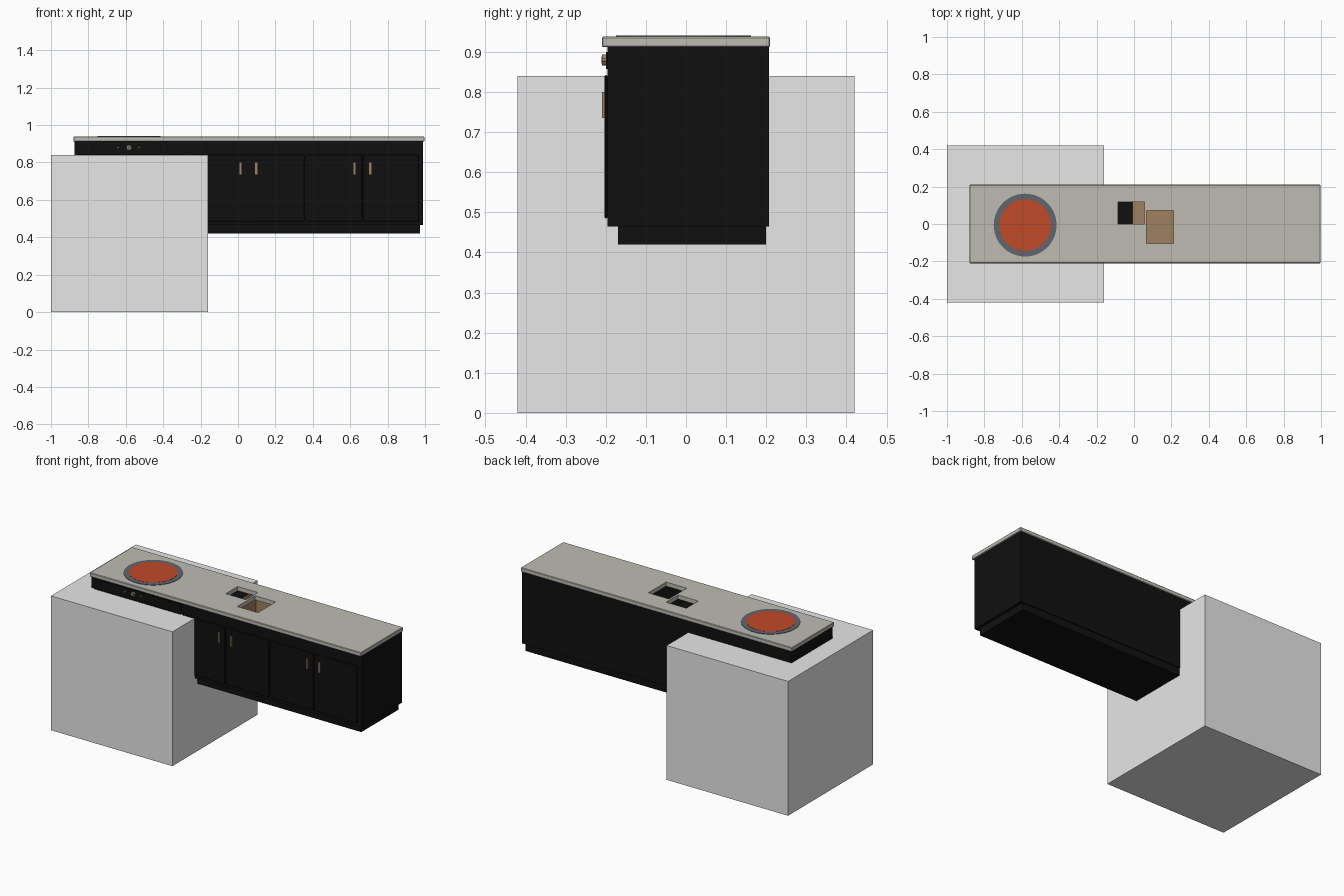
import bpy
import math

if "Cube" in bpy.data.objects:
    bpy.data.objects.remove(bpy.data.objects["Cube"], do_unlink=True)


def material(name, rgb):
    m = bpy.data.materials.new(name)
    m.use_nodes = True
    m.diffuse_color = (*rgb, 1)
    m.node_tree.nodes["Principled BSDF"].inputs["Base Color"].default_value = (*rgb, 1)
    return m


GREY = material("plain grey", (0.8, 0.8, 0.8))
STONE = material("grey stone", (0.51, 0.5, 0.45))
BLACK = material("black paint", (0.005, 0.005, 0.005))
WOOD = material("brown wood", (0.34, 0.22, 0.115))
STEEL = material("dark steel", (0.12, 0.13, 0.15))
RED = material("hot red", (0.53, 0.07, 0.022))


def box(name, x, y, z, mat, bevel=0):
    bpy.ops.mesh.primitive_cube_add(size=1)
    o = bpy.context.object
    o.name = name
    for v in o.data.vertices:
        v.co = [r[0] if c < 0 else r[1] for c, r in zip(v.co, (x, y, z))]
    o.data.materials.append(mat)
    if bevel:
        b = o.modifiers.new("eased edges", "BEVEL")
        b.width = bevel
        b.segments = 1
    return o


def disc(name, centre, radius, depth, mat, sides=48, facing_front=False):
    turn = (math.pi / 2, 0, 0) if facing_front else (0, 0, 0)
    bpy.ops.mesh.primitive_cylinder_add(vertices=sides, radius=radius, depth=depth,
                                        location=centre, rotation=turn)
    o = bpy.context.object
    o.name = name
    o.data.materials.append(mat)
    bpy.ops.object.shade_smooth_by_angle()
    return o


# Large plain block around one end
box("large_block", (-1, -0.16), (-0.42, 0.42), (0, 0.84), GREY)

# Countertop with two square openings
top = box("countertop", (-0.88, 0.997), (-0.21, 0.21), (0.912, 0.938), STONE, 0.003)
openings = [((-0.085, 0.055), (0.0, 0.118)), ((0.067, 0.21), (-0.103, 0.073))]
for i, (x, y) in enumerate(openings):
    cutter = box(f"opening_cutter_{i}", x, y, (0.85, 1.0), STONE)
    cutter.hide_render = True
    cut = top.modifiers.new("opening", "BOOLEAN")
    cut.object = cutter
    cut.solver = "EXACT"
    bpy.context.view_layer.objects.active = top
    if i == 0:
        bpy.ops.object.modifier_apply(modifier="eased edges")
    bpy.ops.object.modifier_apply(modifier=cut.name)
    bpy.data.objects.remove(cutter, do_unlink=True)

# Cabinet body: two closed ends and a hollow middle under the openings
FRONT, BACK, LOW, HIGH = -0.196, 0.207, 0.465, 0.912
HOLLOW = (-0.008, 0.35)
box("cabinet_right_end", (-0.875, HOLLOW[0]), (FRONT, BACK), (LOW, HIGH), BLACK)
box("cabinet_left_end", (HOLLOW[1], 0.99), (FRONT, BACK), (LOW, HIGH), BLACK)
box("cabinet_front_wall", HOLLOW, (FRONT, FRONT + 0.015), (LOW, HIGH), BLACK)
box("cabinet_back_wall", HOLLOW, (BACK - 0.015, BACK), (LOW, HIGH), BLACK)
box("cabinet_floor", HOLLOW, (FRONT, BACK), (LOW, LOW + 0.015), BLACK)
box("toe_kick", (-0.855, 0.972), (-0.17, 0.2), (0.42, LOW), BLACK)

# Wooden lining inside the hollow
inside_y = (FRONT + 0.015, BACK - 0.015)
inside_z = (LOW + 0.015, HIGH)
box("lining_floor", HOLLOW, inside_y, (inside_z[0], inside_z[0] + 0.008), WOOD)
box("lining_back", HOLLOW, (inside_y[1] - 0.008, inside_y[1]), inside_z, WOOD)
box("lining_side", (HOLLOW[0], HOLLOW[0] + 0.002), inside_y, inside_z, WOOD)

# Doors and upright handles, in pairs
for n, middle in enumerate((-0.555, 0.055, 0.665)):
    for name, side in (("right", -1), ("left", 1)):
        xs = sorted((middle + side * 0.003, middle + side * 0.3))
        box(f"door_{name}_{n}", xs, (-0.203, FRONT), (0.485, 0.842), BLACK, 0.002)
        hx = middle + side * 0.042
        box(f"handle_{name}_{n}", (hx - 0.006, hx + 0.006), (-0.21, -0.203),
            (0.735, 0.8), WOOD)

# Control strip with knobs
box("control_strip", (-0.86, -0.255), (-0.199, FRONT), (0.858, 0.9), BLACK)
disc("main_knob", (-0.583, -0.203, 0.88), 0.014, 0.012, WOOD, 24, True)
disc("main_knob_cap", (-0.583, -0.2095, 0.88), 0.009, 0.002, STEEL, 24, True)
for name, x in (("right", -0.641), ("left", -0.53)):
    disc(f"small_knob_{name}", (x, -0.203, 0.88), 0.005, 0.012, WOOD, 16, True)

# Round hob with glowing centre
disc("hob_rim", (-0.582, -0.006, 0.939), 0.168, 0.003, STEEL, 64)
disc("hob_plate", (-0.582, -0.006, 0.9405), 0.138, 0.002, RED, 64)
